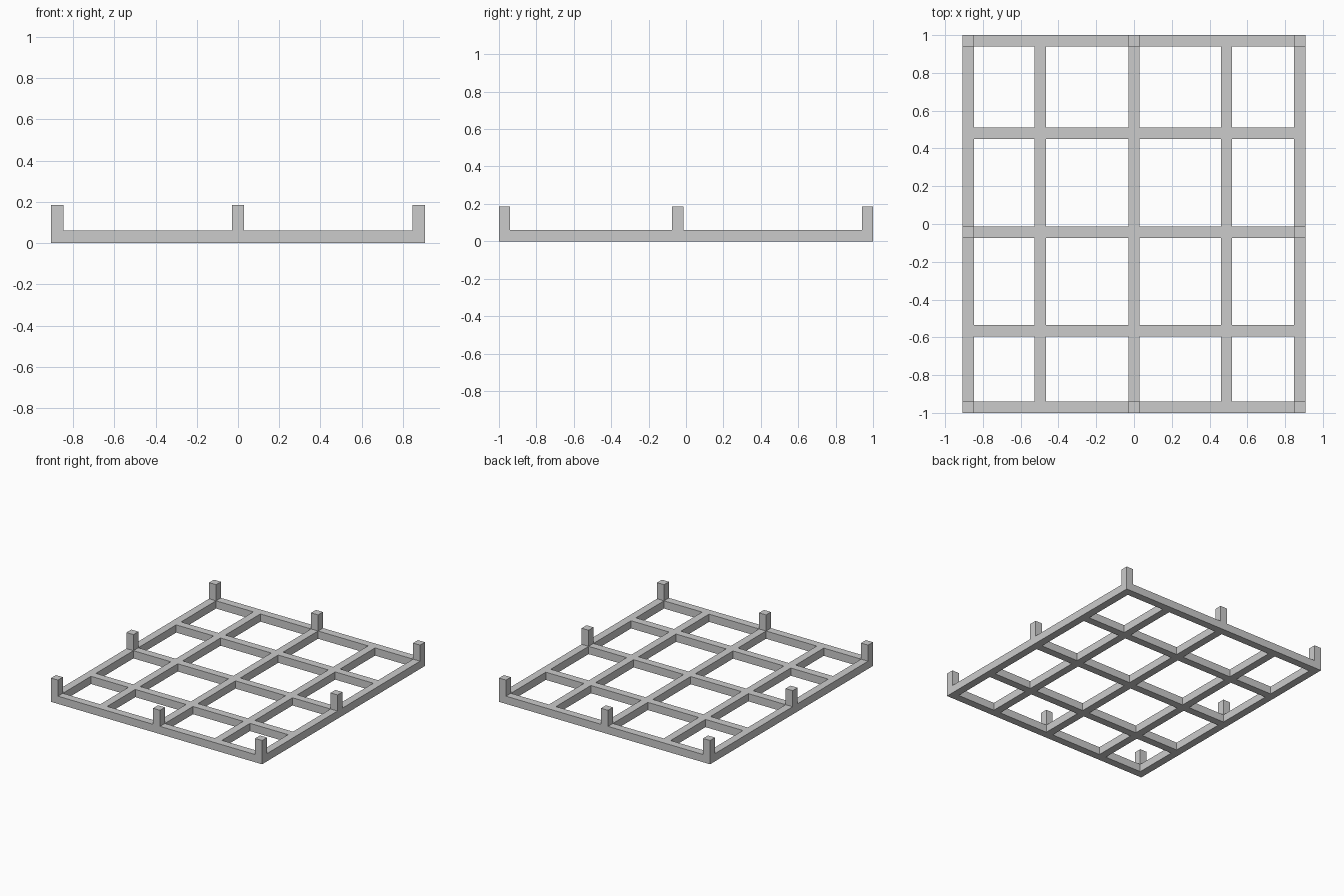
import bpy
import bmesh
from mathutils import Matrix, Vector

if "Cube" in bpy.data.objects:
    bpy.data.objects.remove(bpy.data.objects["Cube"])

BAR = 0.06                                 # square bar width and height
POST_TOP = 0.185
HALF = BAR / 2
XS = [-0.877, -0.496, 0.0, 0.490, 0.877]   # centres of lengthwise bars
YS = [-0.97, -0.565, -0.044, 0.481, 0.97]  # centres of crosswise bars

grey = bpy.data.materials.new("grey")
grey.diffuse_color = (0.6, 0.6, 0.6, 1)
grey.use_nodes = True
grey.node_tree.nodes["Principled BSDF"].inputs["Base Color"].default_value = grey.diffuse_color


def box(name, lo, hi):
    lo, hi = Vector(lo), Vector(hi)
    bm = bmesh.new()
    bmesh.ops.create_cube(bm, size=1, matrix=Matrix.Diagonal((*(hi - lo), 1)))
    mesh = bpy.data.meshes.new(name)
    bm.to_mesh(mesh)
    bm.free()
    mesh.materials.append(grey)
    obj = bpy.data.objects.new(name, mesh)
    obj.location = (lo + hi) / 2
    bpy.context.collection.objects.link(obj)


# Full-length bars running front to back
for x in XS:
    box("long_bar", (x - HALF, -1, 0), (x + HALF, 1, BAR))

# Cross bars, fitted in pieces between the long bars
for y in YS:
    for left, right in zip(XS, XS[1:]):
        box("cross_bar", (left + HALF, y - HALF, 0), (right - HALF, y + HALF, BAR))

# Short posts at the corners and the middle of each side
for x in XS[::2]:
    for y in YS[::2]:
        if (x, y) != (XS[2], YS[2]):
            box("post", (x - HALF, y - HALF, BAR), (x + HALF, y + HALF, POST_TOP))
